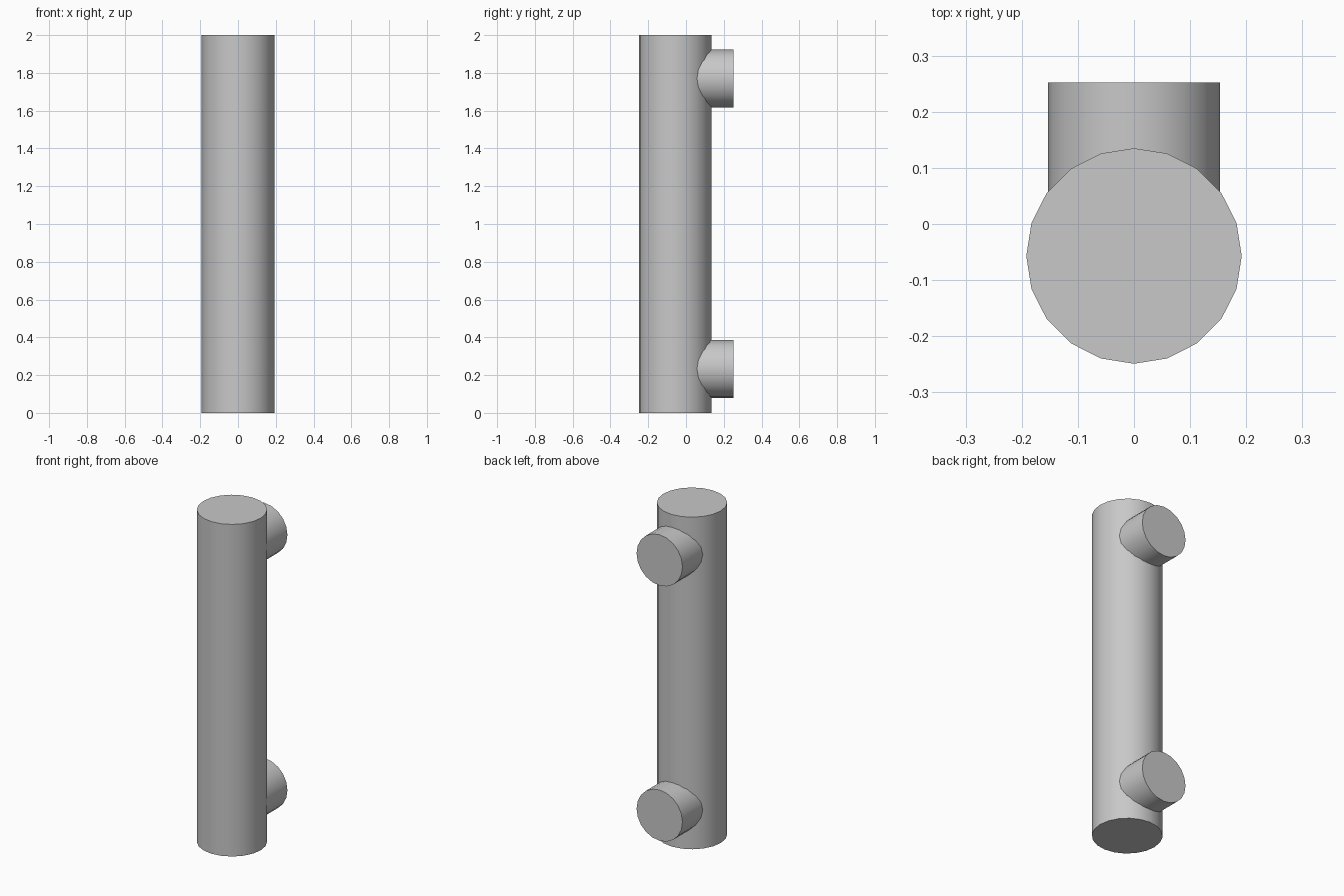
import bpy
import math

cube = bpy.data.objects.get("Cube")
if cube:
    bpy.data.objects.remove(cube, do_unlink=True)

# Single grey metal colour
GREY = (0.58, 0.58, 0.58, 1.0)
metal = bpy.data.materials.new("grey_metal")
metal.use_nodes = True
metal.diffuse_color = GREY
metal.node_tree.nodes["Principled BSDF"].inputs["Base Color"].default_value = GREY

BAR_Y = -0.057      # axis of the bar
BACK_Y = 0.252      # mounting face of the posts


def rod(name, radius, length, location, tilt=0.0):
    """Twenty-sided capped cylinder with smooth sides and crisp rims."""
    bpy.ops.mesh.primitive_cylinder_add(vertices=20, radius=radius, depth=length,
                                        location=location, rotation=(tilt, 0, 0))
    obj = bpy.context.object
    obj.name = name
    obj.data.materials.append(metal)
    bpy.ops.object.shade_smooth_by_angle(angle=math.radians(30))
    return obj


# Upright bar
rod("handle_bar", 0.192, 2.0, (0, BAR_Y, 1.0))

# Two mounting posts running from the bar axis to the back
for name, z in (("lower_post", 0.233), ("upper_post", 1.77)):
    rod(name, 0.153, BACK_Y - BAR_Y, (0, (BACK_Y + BAR_Y) / 2, z), math.pi / 2)
